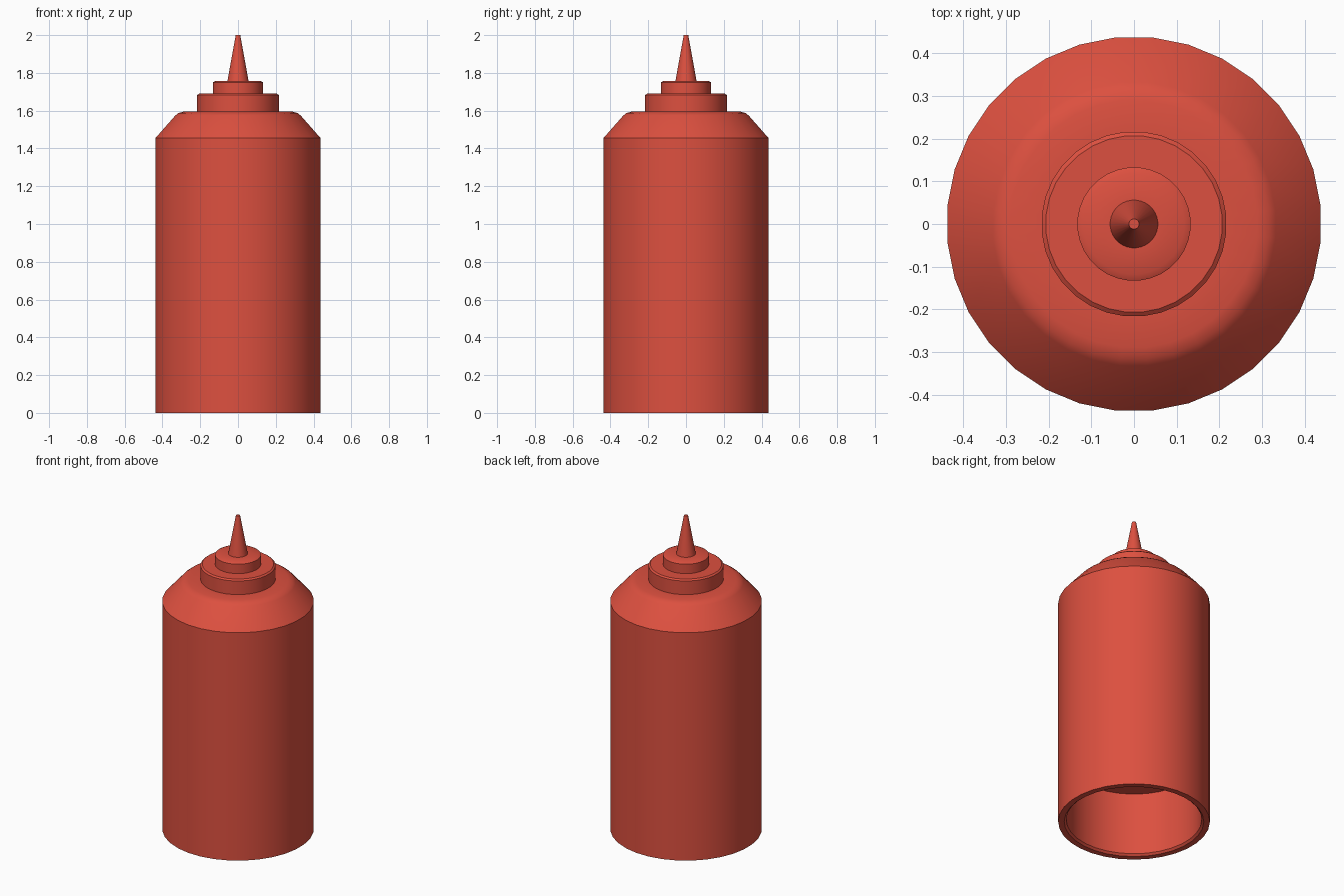
import bpy, bmesh, math

if "Cube" in bpy.data.objects:
    bpy.data.objects.remove(bpy.data.objects["Cube"])

SIDES = 32
red = bpy.data.materials.new("red_plastic")
red.diffuse_color = (0.72, 0.08, 0.05, 1)
red.use_nodes = True
red.node_tree.nodes["Principled BSDF"].inputs["Base Color"].default_value = red.diffuse_color


def lathe(name, profile):
    """Spin a (radius, z) profile round the z axis; radius 0 closes to a pole."""
    bm = bmesh.new()
    rings = []
    for r, z in profile:
        if r == 0:
            rings.append([bm.verts.new((0, 0, z))] * SIDES)
        else:
            angles = [2 * math.pi * (i + 0.5) / SIDES for i in range(SIDES)]
            rings.append([bm.verts.new((r * math.cos(a), r * math.sin(a), z)) for a in angles])
    for low, high in zip(rings, rings[1:]):
        for i in range(SIDES):
            j = (i + 1) % SIDES
            corners = list(dict.fromkeys((low[i], low[j], high[j], high[i])))
            bm.faces.new(corners)
    mesh = bpy.data.meshes.new(name)
    bm.to_mesh(mesh)
    bm.free()
    ob = bpy.data.objects.new(name, mesh)
    bpy.context.collection.objects.link(ob)
    mesh.materials.append(red)
    bpy.ops.object.select_all(action='DESELECT')
    ob.select_set(True)
    bpy.context.view_layer.objects.active = ob
    bpy.ops.object.shade_smooth_by_angle(angle=math.radians(35))
    return ob


# Bottle: recessed base, rim, straight wall, rounded shoulder
lathe("bottle", [(0, 0.41), (0.392, 0.41), (0.392, 0.012), (0.404, 0), (0.439, 0),
                 (0.439, 1.455), (0.333, 1.575), (0.317, 1.587), (0.29, 1.595), (0.21, 1.595)])

# Screw cap in two steps
lathe("cap_lower", [(0.217, 1.595), (0.217, 1.682), (0.207, 1.69), (0.13, 1.69)])
lathe("cap_upper", [(0.133, 1.69), (0.133, 1.75), (0.118, 1.758), (0.05, 1.758)])

# Tapered nozzle
lathe("nozzle", [(0.056, 1.758), (0.012, 2.0), (0, 2.0)])
